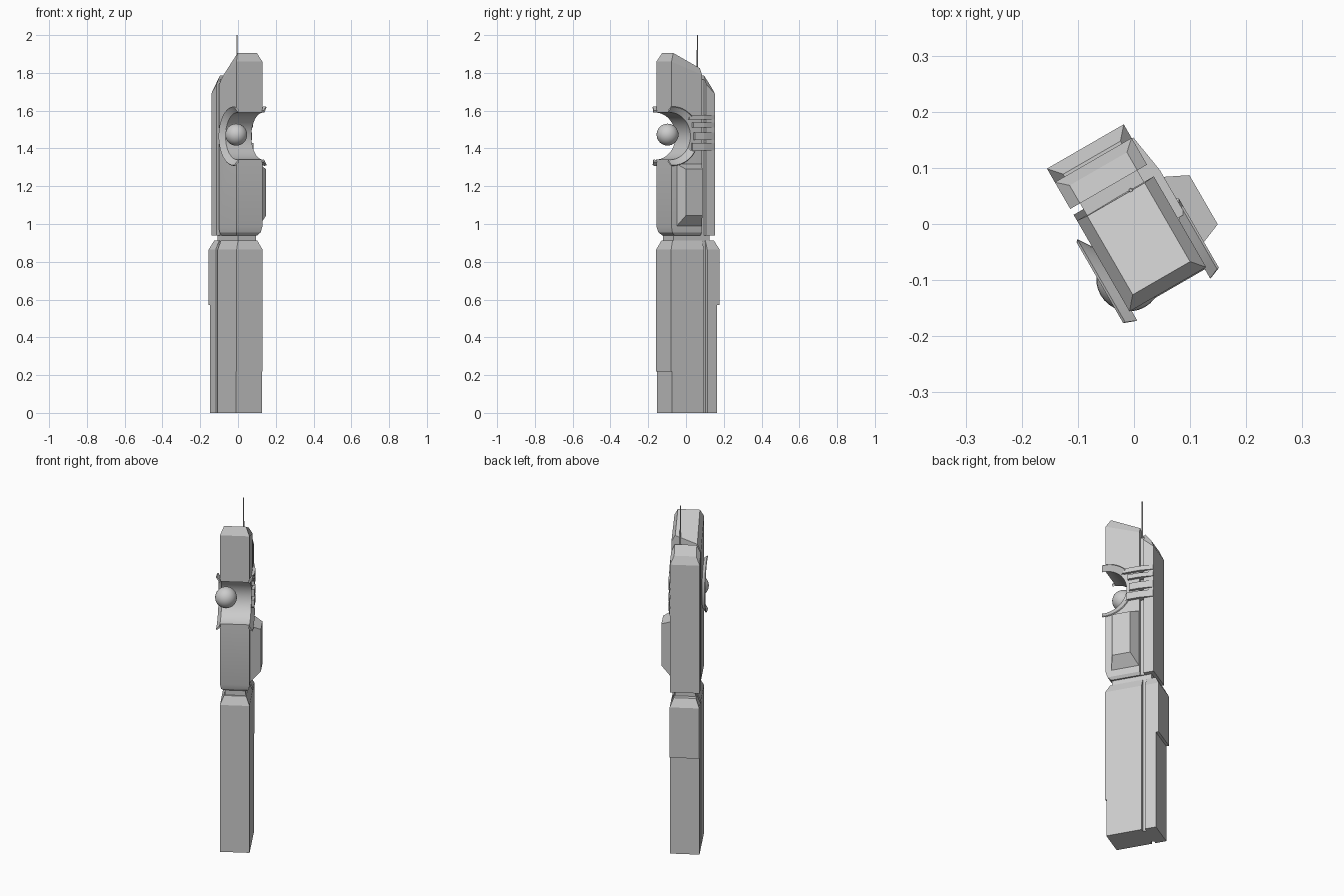
import bpy, bmesh, math
from mathutils import Matrix, Vector

if "Cube" in bpy.data.objects:
    bpy.data.objects.remove(bpy.data.objects["Cube"])

TURN = Matrix.Rotation(math.radians(30), 4, 'Z')   # whole tower is turned 30 degrees


def finish(name, bm):
    bmesh.ops.transform(bm, matrix=TURN, verts=bm.verts)
    bmesh.ops.recalc_face_normals(bm, faces=bm.faces)
    me = bpy.data.meshes.new(name)
    bm.to_mesh(me)
    bm.free()
    ob = bpy.data.objects.new(name, me)
    bpy.context.collection.objects.link(ob)
    return ob


def ring(u0, u1, v0, v1, z):
    """Rectangle; z is one height or four (front left, front right, back right, back left)."""
    z = z if isinstance(z, tuple) else (z,) * 4
    return [(u0, v0, z[0]), (u1, v0, z[1]), (u1, v1, z[2]), (u0, v1, z[3])]


def loft(name, rings, closed=False):
    bm = bmesh.new()
    rows = [[bm.verts.new(p) for p in r] for r in rings]
    n = len(rows[0])
    pairs = list(zip(rows, rows[1:]))
    if closed:
        pairs.append((rows[-1], rows[0]))
    for a, b in pairs:
        for i in range(n):
            j = (i + 1) % n
            bm.faces.new((a[i], a[j], b[j], b[i]))
    bm.faces.new(rows[0][::-1])
    bm.faces.new(rows[-1])
    return finish(name, bm)


def box(name, u0, u1, v0, v1, z0, z1):
    return loft(name, [ring(u0, u1, v0, v1, z0), ring(u0, u1, v0, v1, z1)])


L, R = -0.085, 0.073      # left and right faces
C = 0.02                  # chamfer inset

# Lower shaft: front block with a small step, back block with a thicker upper half
loft("lower_front_block", [
    ring(L, R, -0.127, 0.068, 0), ring(L, R, -0.127, 0.068, 0.22),
    ring(L, R, -0.133, 0.068, 0.22), ring(L, R, -0.133, 0.068, 0.865),
    ring(L + C, R - C, -0.113, 0.068, 0.912)])
loft("lower_back_block", [
    ring(L, R, 0.088, 0.148, 0), ring(L, R, 0.088, 0.148, 0.57),
    ring(L, R, 0.088, 0.163, 0.57), ring(L, R, 0.088, 0.163, 0.865),
    ring(L + C, R - C, 0.088, 0.14, 0.912)])
box("lower_core", L + 0.02, R - 0.02, 0.06, 0.095, 0, 0.905)

# Neck between the two halves
box("neck", L + 0.025, R - 0.025, -0.105, 0.115, 0.90, 0.95)

# Upper front block: rounded foot, sloping twisted roof with chamfers
upper = loft("upper_front_block", [
    ring(L + 0.016, R - 0.016, -0.105, 0.056, 0.94),
    ring(L + 0.005, R - 0.005, -0.122, 0.056, 0.955),
    ring(L, R, -0.131, 0.056, 0.985),
    ring(L, R, -0.131, 0.056, (1.86, 1.86, 1.79, 1.735)),
    ring(L + C, R - C, -0.108, 0.054, (1.905, 1.905, 1.825, 1.778))])

# Round opening cut through the front
CV, CZ, CR = -0.14, 1.465, 0.125
bm = bmesh.new()
bmesh.ops.create_cone(bm, cap_ends=True, segments=48, radius1=CR, radius2=CR, depth=0.5,
                      matrix=Matrix.Translation((0, CV, CZ)) @ Matrix.Rotation(math.pi / 2, 4, 'Y'))
cutter = finish("opening_cutter", bm)
cutter.hide_render = True
mod = upper.modifiers.new("opening", 'BOOLEAN')
mod.operation, mod.object, mod.solver = 'DIFFERENCE', cutter, 'EXACT'
bpy.context.view_layer.objects.active = upper
upper.select_set(True)
bpy.ops.object.modifier_apply(modifier=mod.name)
bpy.data.objects.remove(cutter)
bpy.ops.object.shade_smooth_by_angle(angle=math.radians(20))

# Upper back block with slanted top, and recessed core forming the side grooves
loft("upper_back_block", [
    ring(L, R, 0.08, 0.135, 0.94),
    ring(L, R, 0.08, 0.135, (1.74, 1.74, 1.69, 1.69)),
    ring(L + C, R - C, 0.08, 0.117, (1.785, 1.785, 1.735, 1.735))])
loft("upper_core", [ring(L + 0.02, R - 0.02, 0.05, 0.09, 0.94),
                    ring(L + 0.02, R - 0.02, 0.05, 0.09, 1.765)])


# Flared collars around the opening
def collar(name, u_in, u_out, a0, a1, steps):
    rings = []
    for i in range(steps + 1):
        a = math.radians(a0 + (a1 - a0) * i / steps)
        pt = lambda u, r, c: (u, c + r * math.cos(a), CZ + r * math.sin(a))
        t = 0.004 * (1 if u_out > 0 else -1)
        rings.append([pt(u_in, CR, CV), pt(u_out, 0.153, -0.13),
                      pt(u_out - t, 0.157, -0.13), pt(u_in - t, CR + 0.012, CV)])
    ob = loft(name, rings)
    bpy.context.view_layer.objects.active = ob
    bpy.ops.object.select_all(action='DESELECT')
    ob.select_set(True)
    bpy.ops.object.shade_smooth_by_angle(angle=math.radians(30))


collar("left_collar", L, -0.105, -95, 95, 28)
collar("right_collar_top", R, 0.092, 42, 95, 8)
collar("right_collar_bottom", R, 0.092, -95, -32, 9)

# Gill bars on the right side, stepped along the collar and crossing the groove
for i, (z, v0) in enumerate([(1.565, -0.03), (1.525, -0.005), (1.465, 0.003), (1.41, -0.01)]):
    h = 0.013 if i < 2 else 0.02
    loft(f"gill_bar_{i + 1}", [
        [(R - 0.02, v0, z - h), (R + 0.015, v0, z - h), (R + 0.015, v0, z + h), (R - 0.02, v0, z + h)],
        [(R - 0.02, 0.06, z - h), (R + 0.015, 0.06, z - h), (R + 0.015, 0.06, z + h), (R - 0.02, 0.06, z + h)],
        [(R - 0.02, 0.134, z - h), (R + 0.003, 0.134, z - h), (R + 0.003, 0.134, z + h), (R - 0.02, 0.134, z + h)]])

# Raised tapered panel on the right side
loft("side_panel", [
    [(R - 0.005, -0.1, 0.985), (R - 0.005, 0.056, 0.985), (R - 0.005, 0.056, 1.32), (R - 0.005, -0.1, 1.32)],
    [(0.129, -0.075, 1.045), (0.129, 0.026, 1.045), (0.129, 0.026, 1.29), (0.129, -0.075, 1.29)]])

# Ball held in the opening
bm = bmesh.new()
bmesh.ops.create_uvsphere(bm, u_segments=32, v_segments=16, radius=0.058,
                          matrix=Matrix.Translation((-0.057, -0.08, 1.473)))
for f in bm.faces:
    f.smooth = True
finish("ball", bm)

# Antenna
bm = bmesh.new()
bmesh.ops.create_cone(bm, cap_ends=True, segments=8, radius1=0.004, radius2=0.003, depth=0.24,
                      matrix=Matrix.Translation((0.025, 0.055, 1.88)))
finish("antenna", bm)
